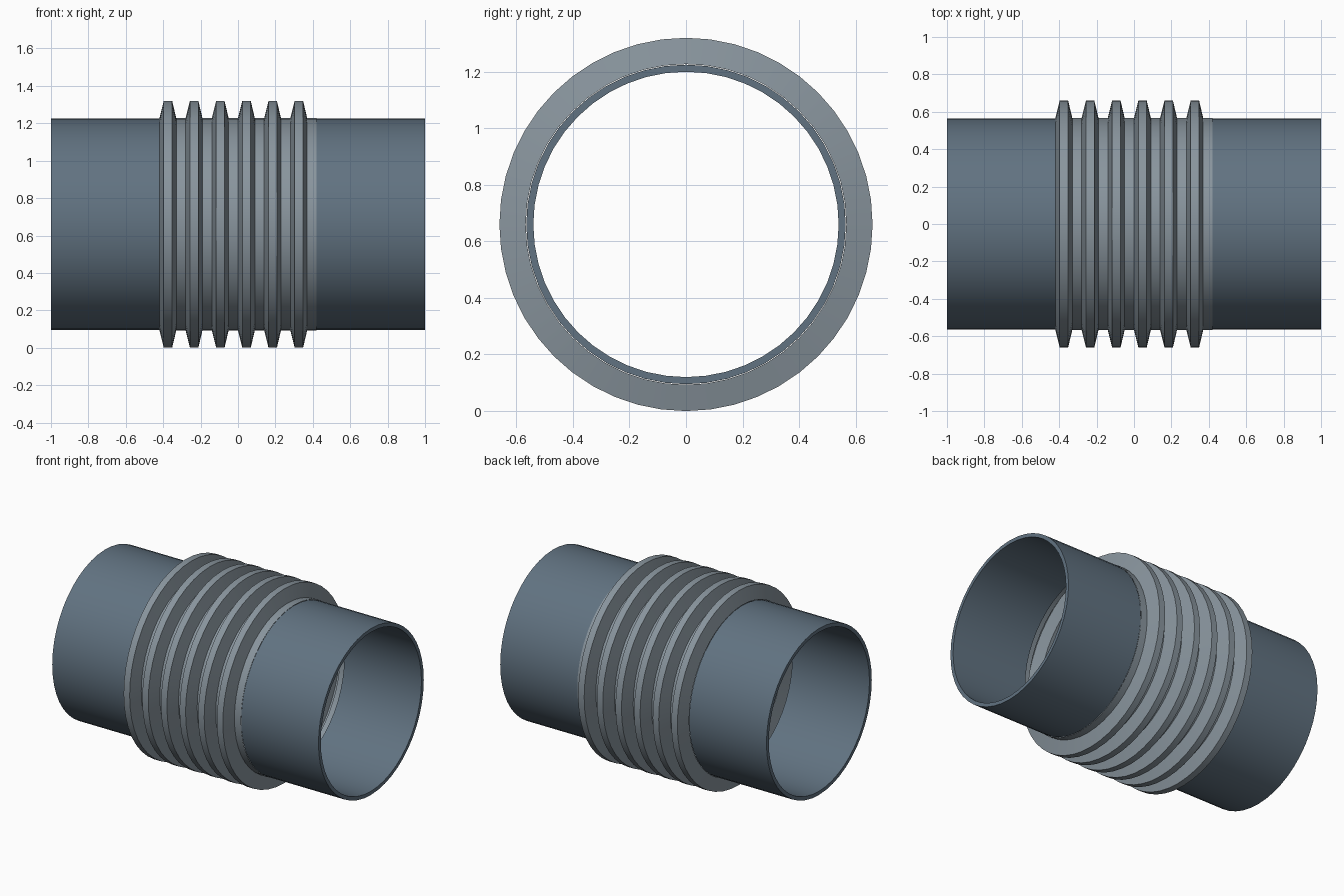
import bpy, bmesh
from math import pi, sin, cos, radians

if "Cube" in bpy.data.objects:
    bpy.data.objects.remove(bpy.data.objects["Cube"])

SIDES = 48
AXIS_Z = 0.66


def material(name, color):
    m = bpy.data.materials.new(name)
    m.diffuse_color = color
    m.use_nodes = True
    m.node_tree.nodes["Principled BSDF"].inputs["Base Color"].default_value = m.diffuse_color
    return m


def lathe(name, profile, mat, closed):
    """Revolve (x, radius) points around the pipe axis."""
    bm = bmesh.new()
    rings = []
    for x, r in profile:
        rings.append([bm.verts.new((x, r * sin(2 * pi * i / SIDES), r * cos(2 * pi * i / SIDES)))
                      for i in range(SIDES)])
    pairs = list(zip(rings, rings[1:]))
    if closed:
        pairs.append((rings[-1], rings[0]))
    for a, b in pairs:
        for i in range(SIDES):
            j = (i + 1) % SIDES
            bm.faces.new((a[i], a[j], b[j], b[i]))
    bmesh.ops.recalc_face_normals(bm, faces=bm.faces)
    mesh = bpy.data.meshes.new(name)
    bm.to_mesh(mesh)
    bm.free()
    mesh.materials.append(mat)
    obj = bpy.data.objects.new(name, mesh)
    obj.location.z = AXIS_Z
    bpy.context.collection.objects.link(obj)
    bpy.ops.object.select_all(action='DESELECT')
    obj.select_set(True)
    bpy.context.view_layer.objects.active = obj
    bpy.ops.object.shade_smooth_by_angle(angle=radians(30))
    return obj


steel = material("pipe_steel", (0.12, 0.17, 0.22, 1))
alloy = material("bellows_alloy", (0.25, 0.3, 0.34, 1))

# Pipe ends: hollow tubes either side of the bellows
for name, x0, x1 in (("left_pipe", -1, -0.42), ("right_pipe", 0.42, 1)):
    lathe(name, [(x0, 0.54), (x0, 0.565), (x1, 0.565), (x1, 0.54)], steel, True)

# Bellows: six trapezoid folds, each followed by a flat valley
fold = [(0, 0.567), (0.023, 0.66), (0.068, 0.66), (0.09, 0.567)]
profile = [(-0.42 + 0.14 * k + x, r) for k in range(6) for x, r in fold]
profile.append((0.42, 0.567))
lathe("bellows", profile, alloy, False)
